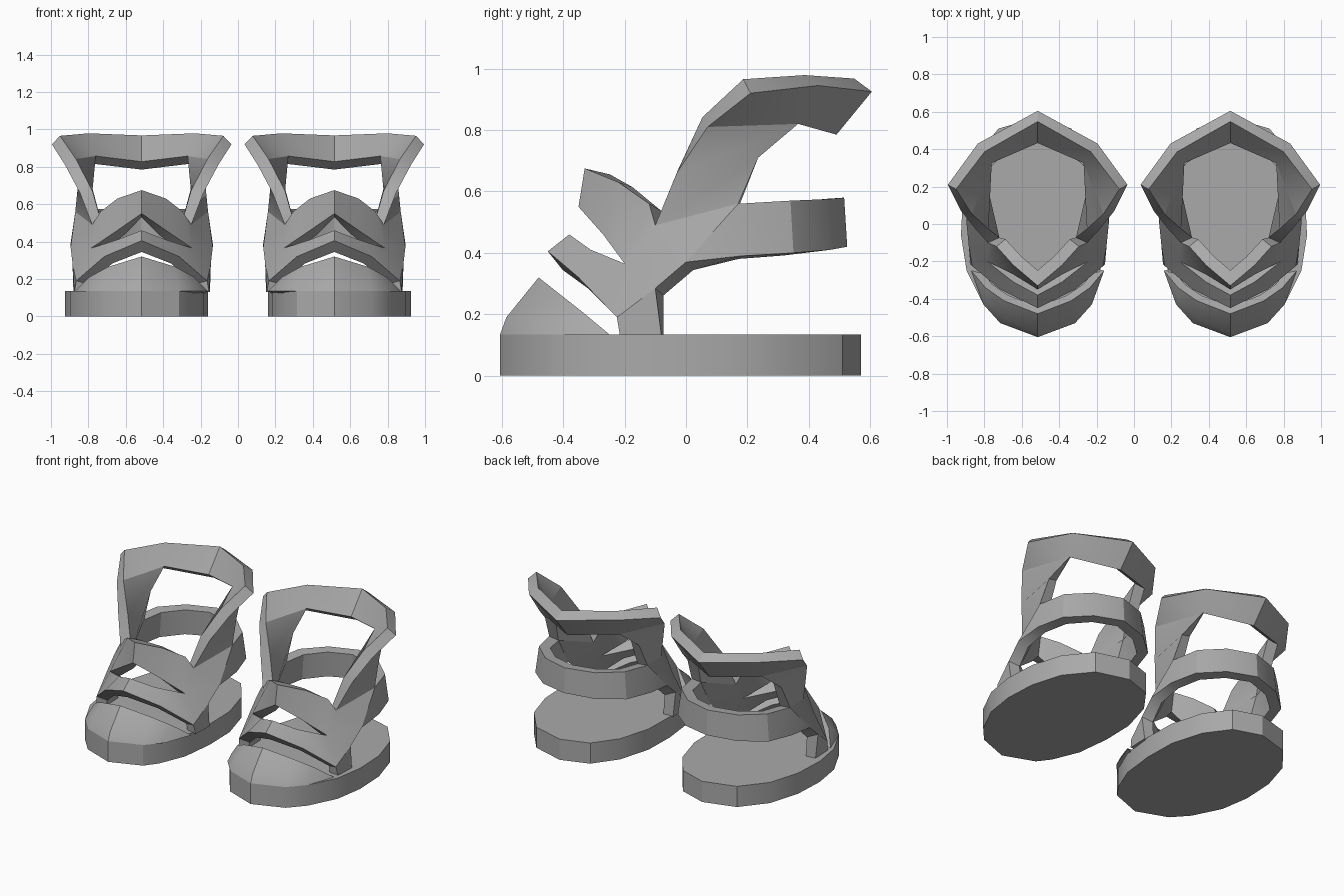
import bpy
import bmesh
from mathutils import Vector

if "Cube" in bpy.data.objects:
    bpy.data.objects.remove(bpy.data.objects["Cube"])

grey = bpy.data.materials.new("plain grey")
grey.use_nodes = True
GREY = (0.4, 0.4, 0.4, 1)
grey.diffuse_color = GREY
grey.node_tree.nodes["Principled BSDF"].inputs["Base Color"].default_value = GREY

CENTRE = 0.515
SOLE_TOP = 0.135


def finish(name, bm, side):
    mesh = bpy.data.meshes.new(name)
    bm.to_mesh(mesh)
    bm.free()
    mesh.materials.append(grey)
    obj = bpy.data.objects.new(name, mesh)
    obj.location.x = side * CENTRE
    bpy.context.collection.objects.link(obj)
    bpy.ops.object.select_all(action="DESELECT")
    obj.select_set(True)
    bpy.context.view_layer.objects.active = obj
    return obj


def smooth(angle=0.5):
    bpy.ops.object.shade_smooth_by_angle(angle=angle)


def shell(name, points, faces, side, thickness):
    """Half surface, mirrored across the foot's middle and thickened inward."""
    bm = bmesh.new()
    verts = {key: bm.verts.new(co) for key, co in points.items()}
    for face in faces:
        bm.faces.new([verts[key] for key in face.split()])
    bmesh.ops.recalc_face_normals(bm, faces=bm.faces)
    bm.normal_update()
    middle = Vector((0, 0.05, 0.3))
    if sum(f.normal.dot(f.calc_center_median() - middle) * f.calc_area() for f in bm.faces) < 0:
        bmesh.ops.reverse_faces(bm, faces=bm.faces)
    obj = finish(name, bm, side)
    mirror = obj.modifiers.new("mirror", "MIRROR")
    mirror.use_clip = True
    solid = obj.modifiers.new("thickness", "SOLIDIFY")
    solid.thickness = thickness
    solid.offset = -1
    solid.use_even_offset = True
    for mod in ("mirror", "thickness"):
        bpy.ops.object.modifier_apply(modifier=mod)
    smooth()


# Sole outline, outer side positive
outline = [(0, -.605), (.2, -.53), (.29, -.43), (.38, -.25), (.41, -.06), (.4, .15),
           (.34, .35), (.21, .51), (0, .57), (-.18, .51), (-.29, .36), (-.35, .15),
           (-.355, -.06), (-.33, -.28), (-.26, -.45), (-.2, -.53)]

# Toe cap: base, bulge and back rim
cap_points = {
    "a0": (0, -.605, SOLE_TOP), "a1": (.2, -.53, SOLE_TOP), "a2": (.29, -.43, SOLE_TOP),
    "b0": (0, -.585, .19), "b1": (.19, -.5, .19), "b2": (.28, -.4, .18),
    "c0": (0, -.48, .32), "c1": (.18, -.41, .265), "c2": (.28, -.34, .21),
    "end": (.355, -.25, SOLE_TOP),
}
cap_faces = ["a0 a1 b1 b0", "a1 a2 b2 b1", "b0 b1 c1 c0", "b1 b2 c2 c1", "a2 end b2", "b2 end c2"]

# Upper: two instep bands, side pillar, heel strap and flared collar
upper_points = {
    "t0": (0, -.33, .675), "t1": (.13, -.22, .63), "t2": (.22, -.12, .56), "notch": (.265, -.1, .49),
    "b0": (0, -.35, .55), "b1": (.13, -.27, .46), "gap": (.27, -.2, .365),
    "c0": (0, -.38, .46), "c1": (.13, -.31, .41),
    "d0": (0, -.45, .405), "d1": (.2, -.35, .32), "d2": (.35, -.225, .19),
    "foot1": (.36, -.215, .13), "foot2": (.365, -.08, .13), "knee": (.37, -.1, .285),
    "hip": (.38, 0, .37), "s0": (.355, .17, .56), "s1": (.38, .18, .39),
    "u0": (.31, .34, .57), "u1": (.33, .35, .4), "v0": (.18, .46, .575), "v1": (.19, .47, .41),
    "w0": (0, .515, .58), "w1": (0, .525, .42),
    "m": (.33, -.03, .66), "k": (.41, .07, .81), "l": (.48, .21, .92), "r": (.32, .43, .945),
    "win1": (.34, .235, .71), "win2": (.29, .365, .82),
    "back_low": (0, .49, .785), "back_top": (0, .605, .925),
}
upper_faces = [
    "t0 t1 b1 b0", "t1 t2 gap b1", "t2 notch gap",
    "c0 c1 d1 d0", "c1 gap d2 d1",
    "foot1 foot2 knee d2", "gap d2 knee hip", "notch gap hip s0", "hip s1 s0",
    "s0 s1 u1 u0", "u0 u1 v1 v0", "v0 v1 w1 w0",
    "notch s0 win1 m", "m win1 win2 k", "k win2 l", "l win2 r", "r win2 back_low back_top",
]

for side, label in ((1, "left"), (-1, "right")):
    bm = bmesh.new()
    base = bm.faces.new([bm.verts.new((side * x, y, 0)) for x, y in outline])
    top = bmesh.ops.extrude_face_region(bm, geom=[base])["geom"]
    bmesh.ops.translate(bm, vec=(0, 0, SOLE_TOP),
                        verts=[g for g in top if isinstance(g, bmesh.types.BMVert)])
    bmesh.ops.recalc_face_normals(bm, faces=bm.faces)
    finish(label + "_sole", bm, side)
    smooth()
    shell(label + "_toe_cap", cap_points, cap_faces, side, 0.05)
    shell(label + "_upper", upper_points, upper_faces, side, 0.065)
